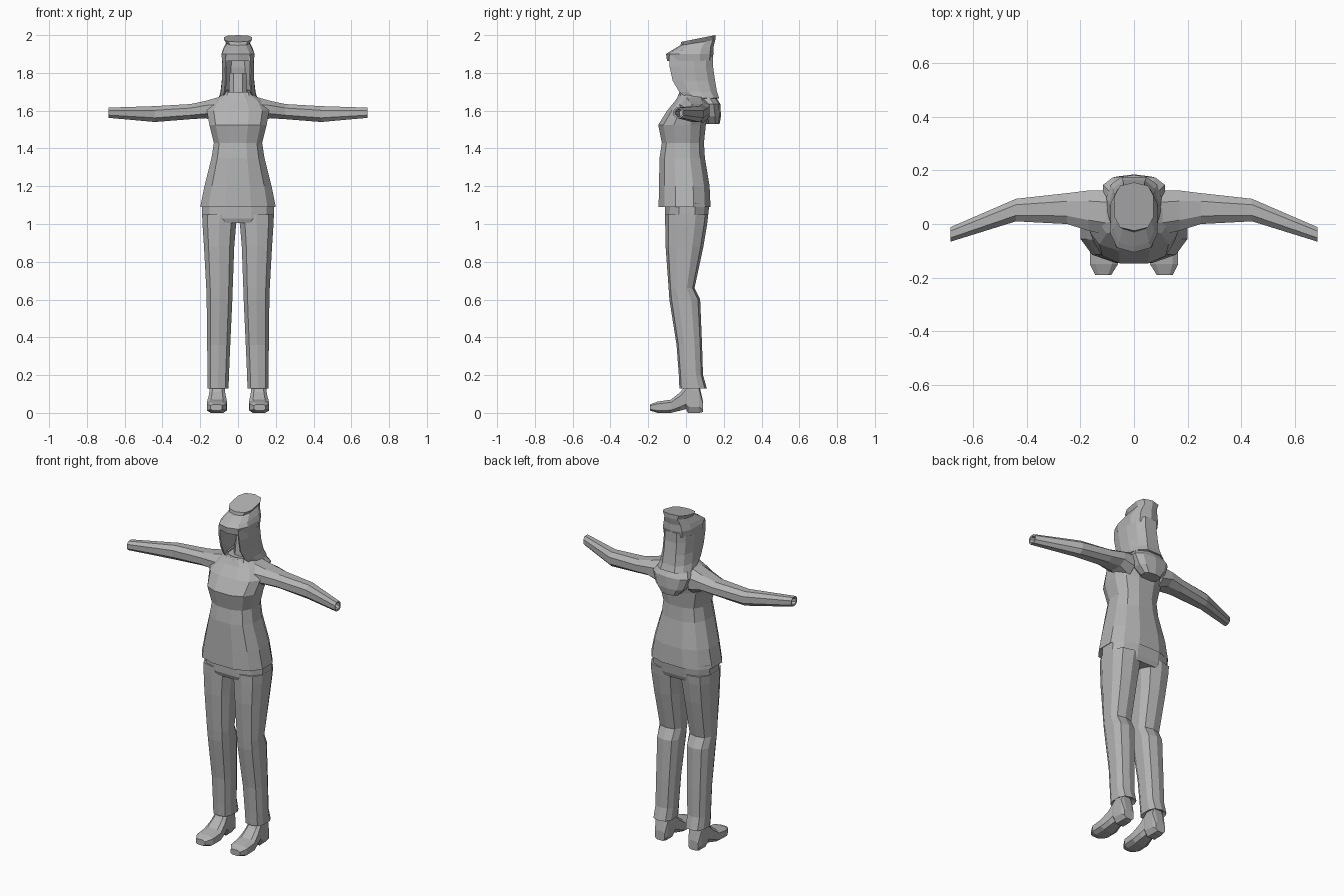
import bpy, bmesh, math

grey = bpy.data.materials.new("mid grey")
grey.diffuse_color = (0.45, 0.45, 0.45, 1)


def finish(name, bm, mirror=False):
    bmesh.ops.recalc_face_normals(bm, faces=bm.faces)
    me = bpy.data.meshes.new(name)
    bm.to_mesh(me)
    bm.free()
    me.materials.append(grey)
    ob = bpy.data.objects.new(name, me)
    bpy.context.collection.objects.link(ob)
    if mirror:
        ob.modifiers.new("mirror", 'MIRROR').use_clip = False
    return ob


def section(n, p):
    """Unit cross-section with n sides, boxier as p shrinks."""
    pts = []
    for i in range(n):
        a = (i + 0.5) * 2 * math.pi / n
        c, s = math.cos(a), math.sin(a)
        pts.append((math.copysign(abs(c) ** p, c), math.copysign(abs(s) ** p, s)))
    mu = max(q[0] for q in pts)
    mv = max(q[1] for q in pts)
    return [(u / mu, v / mv) for u, v in pts]


def loft(name, axis, rings, n=10, p=0.75, mirror=False, ends=(True, True)):
    """Rings are (position on axis, u0, u1, v0, v1[, slope]) boxes."""
    bm = bmesh.new()
    loops = []
    for r in rings:
        t, u0, u1, v0, v1 = r[:5]
        slope = r[5] if len(r) > 5 else 0
        loop = []
        for a, b in section(n, p):
            u = (u0 + u1) / 2 + a * (u1 - u0) / 2
            v = (v0 + v1) / 2 + b * (v1 - v0) / 2
            s = t + slope * b * (v1 - v0) / 2
            co = {'x': (s, u, v), 'y': (u, s, v), 'z': (u, v, s)}[axis]
            loop.append(bm.verts.new(co))
        loops.append(loop)
    for A, B in zip(loops, loops[1:]):
        for i in range(n):
            j = (i + 1) % n
            bm.faces.new((A[i], A[j], B[j], B[i]))
    if ends[0]:
        bm.faces.new(loops[0])
    if ends[1]:
        bm.faces.new(loops[-1])
    return finish(name, bm, mirror)


# shoes: heel, arch and rounded toe
loft("shoe", 'y', [
    (-0.19, 0.085, 0.145, 0.012, 0.045), (-0.15, 0.06, 0.165, 0, 0.06),
    (-0.08, 0.057, 0.165, 0, 0.07), (-0.03, 0.065, 0.155, 0.012, 0.11),
    (0.0, 0.07, 0.15, 0.02, 0.15), (0.01, 0.068, 0.152, 0, 0.16),
    (0.07, 0.07, 0.15, 0, 0.15), (0.09, 0.078, 0.142, 0.005, 0.06)],
    n=8, p=0.6, mirror=True)

# trouser legs with knee crease and flared hem
loft("trouser_leg", 'z', [
    (0.15, 0.07, 0.15, 0.0, 0.08), (0.13, 0.05, 0.162, -0.035, 0.11),
    (0.2, 0.048, 0.162, -0.038, 0.09), (0.36, 0.041, 0.163, -0.05, 0.085),
    (0.6, 0.03, 0.166, -0.088, 0.075), (0.66, 0.028, 0.168, -0.092, 0.045),
    (0.88, 0.02, 0.18, -0.108, 0.092), (1.0, 0.01, 0.188, -0.11, 0.112),
    (1.05, 0.0, 0.19, -0.11, 0.118)],
    mirror=True)
loft("trouser_hips", 'z', [
    (1.005, -0.18, 0.18, -0.1, 0.105), (1.03, -0.189, 0.189, -0.11, 0.115),
    (1.11, -0.19, 0.19, -0.11, 0.125)], n=12)

# jacket body: flared hem, waist, bust, sloping shoulders
loft("jacket_body", 'z', [
    (1.1, -0.185, 0.185, -0.12, 0.12), (1.09, -0.2, 0.2, -0.145, 0.13),
    (1.2, -0.178, 0.178, -0.143, 0.125), (1.35, -0.14, 0.14, -0.14, 0.1),
    (1.43, -0.128, 0.128, -0.128, 0.095), (1.525, -0.152, 0.152, -0.147, 0.105),
    (1.6, -0.165, 0.165, -0.1, 0.12), (1.655, -0.13, 0.13, -0.055, 0.12),
    (1.69, -0.075, 0.075, -0.035, 0.1)], n=12, p=0.8)

# sleeves, bent forward at the elbow, with hollow cuffs
loft("sleeve", 'x', [
    (0.1, -0.04, 0.125, 1.53, 1.672), (0.17, -0.025, 0.125, 1.56, 1.652),
    (0.25, 0.0, 0.115, 1.555, 1.635), (0.44, 0.01, 0.094, 1.54, 1.624),
    (0.685, -0.066, -0.012, 1.562, 1.616), (0.683, -0.058, -0.02, 1.57, 1.608),
    (0.62, -0.035, 0.015, 1.565, 1.605)],
    n=8, p=0.85, mirror=True)

# collar, neck and the hood lying on the back
collar = loft("collar", 'z', [
    (1.66, -0.095, 0.095, -0.05, 0.115), (1.705, -0.075, 0.075, -0.035, 0.11, 0.1)],
    ends=(False, False))
collar.modifiers.new("thickness", 'SOLIDIFY').thickness = 0.008
loft("neck", 'z', [(1.64, -0.05, 0.05, 0.0, 0.1), (1.8, -0.045, 0.045, 0.02, 0.11)], n=8)
loft("hood", 'z', [
    (1.53, -0.055, 0.055, 0.1, 0.178), (1.57, -0.09, 0.09, 0.08, 0.185),
    (1.635, -0.115, 0.115, 0.06, 0.182), (1.685, -0.085, 0.085, 0.03, 0.15)],
    n=10)

# long hair: shell open at the face, (z, half width, front y, back y)
bm = bmesh.new()
prev = None
for z, rx, y0, y1 in [(1.89, 0.08, -0.09, 0.14), (1.83, 0.083, -0.085, 0.14),
                      (1.76, 0.083, -0.07, 0.15), (1.7, 0.09, -0.035, 0.16),
                      (1.665, 0.1, 0.01, 0.172)]:
    row = []
    for i in range(10):
        a = math.radians(-140 + 280 * i / 9)
        k = math.cos(a)
        lo, hi = math.cos(math.radians(140)), math.cos(math.radians(140 / 9))
        y = y0 + (y1 - y0) * (k - lo) / (hi - lo)
        s = math.sin(a)
        row.append(bm.verts.new((rx * math.copysign(abs(s) ** 0.6, s), y, z)))
    if prev:
        for i in range(9):
            bm.faces.new((prev[i], prev[i + 1], row[i + 1], row[i]))
    prev = row
hair = finish("hair", bm)
mod = hair.modifiers.new("thickness", 'SOLIDIFY')
mod.thickness = 0.008
mod.offset = 0

# cap: band, pinched crown and flared tilted top
loft("cap", 'z', [
    (1.875, -0.07, 0.07, -0.085, 0.13), (1.862, -0.084, 0.084, -0.1, 0.14),
    (1.9, -0.088, 0.088, -0.106, 0.145), (1.925, -0.078, 0.078, -0.085, 0.145, 0.1),
    (1.96, -0.06, 0.06, -0.03, 0.155, 0.15), (1.982, -0.073, 0.073, -0.025, 0.155, 0.2)],
    n=10, p=0.7)
